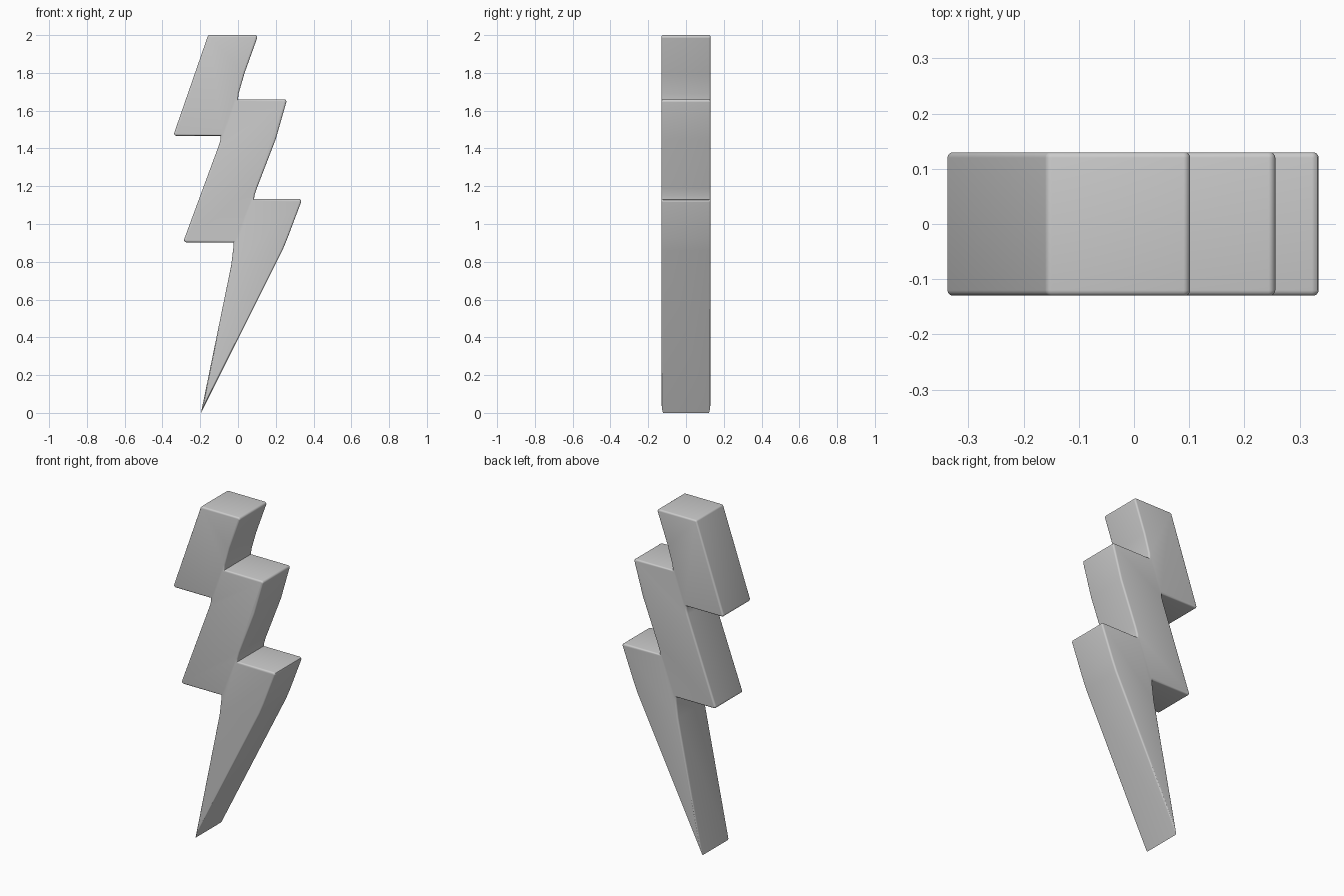
import bpy, bmesh, math
from mathutils import Vector

if "Cube" in bpy.data.objects:
    bpy.data.objects.remove(bpy.data.objects["Cube"])

HALF = 0.13    # half thickness
EDGE = 0.01    # rounding of the front and back rims
CORNER = 0.012 # rounding of the outward corners

# Bolt outline seen from the front, clockwise: (x, z, round the corner?)
OUTLINE = [
    (-0.158, 2.0, 1), (0.107, 2.0, 1), (0.035, 1.80, 0), (0.003, 1.69, 0), (0.0, 1.66, 0),
    (0.26, 1.66, 1), (0.20, 1.45, 0), (0.10, 1.19, 0), (0.087, 1.15, 0), (0.085, 1.132, 0),
    (0.34, 1.132, 1), (0.262, 0.925, 0), (0.235, 0.86, 0), (-0.196, 0.0, 0),
    (-0.036, 0.78, 0), (-0.024, 0.88, 0), (-0.024, 0.903, 0),
    (-0.291, 0.903, 1), (-0.10, 1.42, 0), (-0.092, 1.45, 0), (-0.092, 1.467, 0), (-0.343, 1.467, 1),
]


def rounded(points, radius, steps=4):
    """Replace flagged corners with small arcs."""
    out = []
    for i, (x, z, flag) in enumerate(points):
        p = Vector((x, z))
        if not flag:
            out.append(p)
            continue
        a = (Vector(points[i - 1][:2]) - p).normalized()
        b = (Vector(points[(i + 1) % len(points)][:2]) - p).normalized()
        half = a.angle(b) / 2
        centre = p + (a + b).normalized() * radius / math.sin(half)
        start = p + a * radius / math.tan(half) - centre
        end = p + b * radius / math.tan(half) - centre
        for k in range(steps + 1):
            out.append(centre + start.lerp(end, k / steps).normalized() * radius)
    return out


def inset(points, dist):
    """Mitred offset towards the inside."""
    out = []
    for i, p in enumerate(points):
        d1 = (p - points[i - 1]).normalized()
        d2 = (points[(i + 1) % len(points)] - p).normalized()
        n1, n2 = Vector((d1.y, -d1.x)), Vector((d2.y, -d2.x))
        out.append(p + (n1 + n2) * dist / (1 + n1.dot(n2)))
    return out


# Cross-section rings from front to back: quarter-round rim, wall, quarter-round rim
profile = rounded(OUTLINE, CORNER)
quarter = [math.pi / 2 * k / 4 for k in range(5)]
rim = [(EDGE * (1 - math.cos(t)), HALF - EDGE + EDGE * math.sin(t)) for t in quarter]
sections = [(d, -y) for d, y in reversed(rim)] + rim

bm = bmesh.new()
rings = [[bm.verts.new((p.x, y, p.y)) for p in inset(profile, d)] for d, y in sections]
n = len(profile)
for r0, r1 in zip(rings, rings[1:]):
    for i in range(n):
        j = (i + 1) % n
        bm.faces.new((r0[i], r0[j], r1[j], r1[i]))
bm.faces.new(rings[0])
bm.faces.new(rings[-1])
bmesh.ops.recalc_face_normals(bm, faces=bm.faces)

mesh = bpy.data.meshes.new("lightning_bolt")
bm.to_mesh(mesh)
bm.free()
bolt = bpy.data.objects.new("lightning_bolt", mesh)
bpy.context.collection.objects.link(bolt)
bpy.context.view_layer.objects.active = bolt
bolt.select_set(True)
bpy.ops.object.shade_smooth_by_angle(angle=math.radians(35))
